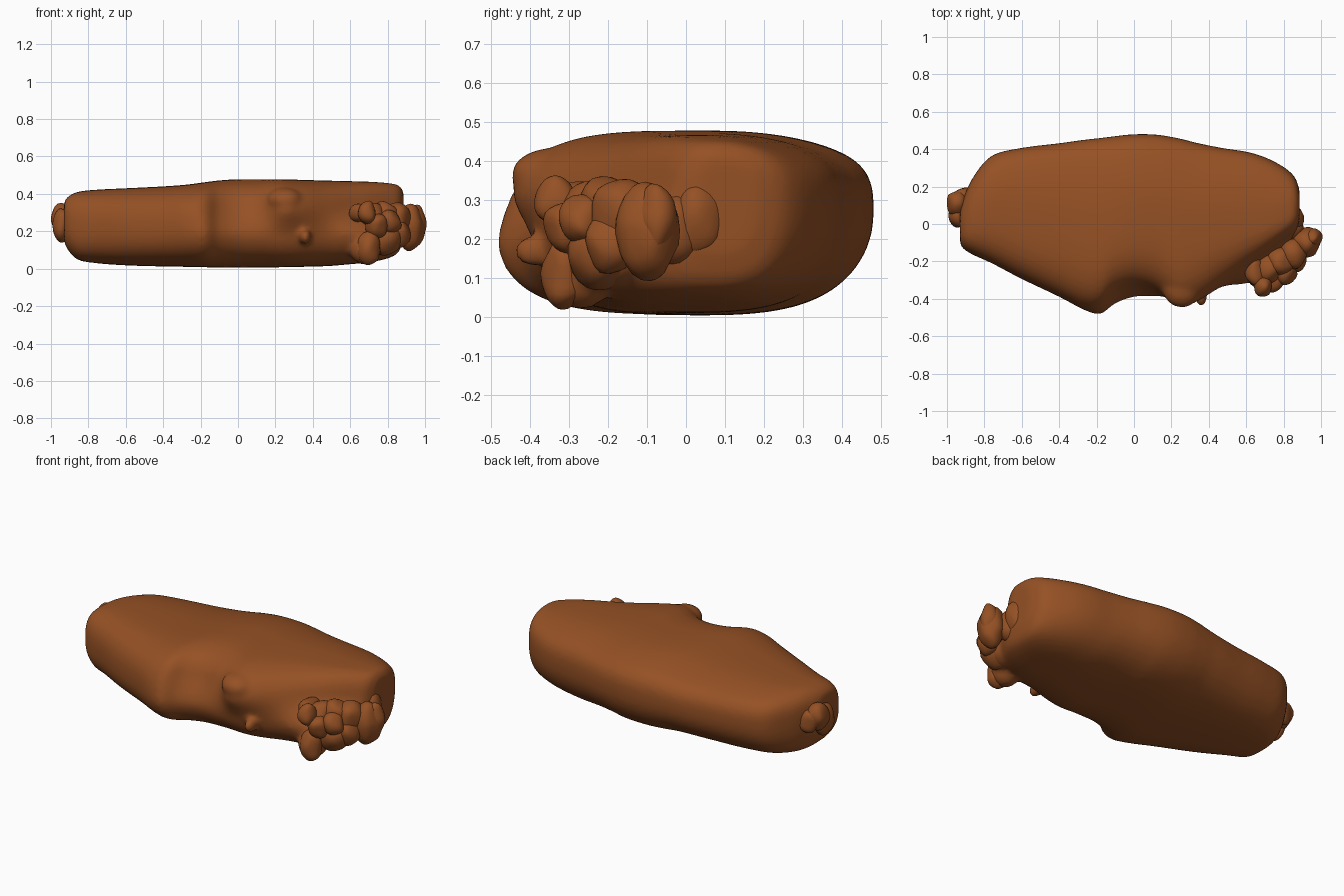
import bpy, bmesh, math
from mathutils import Matrix, noise

crust = bpy.data.materials.new("brown_crust")
crust.diffuse_color = (0.30, 0.082, 0.018, 1)

# Stations: x, back y, front y low, front y high, bottom z, top z
stations = [
    (-0.93, 0.07, -0.10, -0.10, 0.15, 0.35),
    (-0.915, 0.13, -0.13, -0.13, 0.11, 0.38),
    (-0.86, 0.25, -0.165, -0.165, 0.05, 0.41),
    (-0.76, 0.365, -0.21, -0.21, 0.03, 0.422),
    (-0.60, 0.407, -0.295, -0.29, 0.018, 0.43),
    (-0.40, 0.432, -0.39, -0.385, 0.012, 0.44),
    (-0.27, 0.45, -0.46, -0.445, 0.01, 0.45),
    (-0.18, 0.46, -0.485, -0.445, 0.008, 0.462),
    (-0.10, 0.47, -0.43, -0.37, 0.006, 0.472),
    (0.00, 0.48, -0.395, -0.335, 0.005, 0.478),
    (0.12, 0.478, -0.39, -0.36, 0.006, 0.478),
    (0.24, 0.458, -0.39, -0.455, 0.008, 0.478),
    (0.34, 0.433, -0.375, -0.425, 0.01, 0.475),
    (0.48, 0.405, -0.335, -0.325, 0.014, 0.471),
    (0.60, 0.387, -0.325, -0.235, 0.024, 0.468),
    (0.70, 0.357, -0.30, -0.165, 0.034, 0.465),
    (0.80, 0.305, -0.20, -0.09, 0.055, 0.458),
    (0.86, 0.25, -0.09, -0.04, 0.09, 0.445),
    (0.885, 0.18, 0.00, 0.02, 0.17, 0.41),
]


def curve(a, b, c, d, t):
    return [0.5 * (2 * q + (r - p) * t + (2 * p - 5 * q + 4 * r - s) * t * t
                   + (3 * q - p - 3 * r + s) * t ** 3) for p, q, r, s in zip(a, b, c, d)]


def power(v, p):
    return math.copysign(abs(v) ** p, v)


def add_ellipsoid(bm, centre, radii, turn=0.0, sub=3):
    m = (Matrix.Translation(centre) @ Matrix.Rotation(math.radians(turn), 4, 'Z')
         @ Matrix.Diagonal((*radii, 1)))
    return bmesh.ops.create_icosphere(bm, subdivisions=sub, radius=1, matrix=m)["verts"]


def make_object(name, bm):
    bmesh.ops.recalc_face_normals(bm, faces=bm.faces[:])
    for f in bm.faces:
        f.smooth = True
    me = bpy.data.meshes.new(name)
    bm.to_mesh(me)
    bm.free()
    me.materials.append(crust)
    ob = bpy.data.objects.new(name, me)
    bpy.context.collection.objects.link(ob)
    return ob


# Main loaf: rounded sections lofted along x
bm = bmesh.new()
N, STEPS, rings = 64, 5, []
for i in range(len(stations) - 1):
    near = [stations[min(max(i + k, 0), len(stations) - 1)] for k in (-1, 0, 1, 2)]
    for s in range(STEPS + (i == len(stations) - 2)):
        x, yb, ylo, yhi, zb, zt = curve(*near, s / STEPS)
        mid = 0.5 * (yb + min(ylo, yhi))
        ring = []
        for k in range(N):
            a = 2 * math.pi * k / N
            c, w = math.cos(a), math.sin(a)
            z = 0.5 * (zb + zt) + 0.5 * (zt - zb) * power(w, 0.78)
            if c > 0:
                y = mid + (yb - mid) * power(c, 0.8)
                z += 0.08 * c * c * (1 - w * w) * (zt - zb)    # back edge rides a little high
            else:
                t = min(max((z - 0.17) / 0.18, 0), 1)
                t = t * t * (3 - 2 * t)
                y = mid - (mid - (ylo + (yhi - ylo) * t)) * power(-c, 0.62)
            ring.append(bm.verts.new((x, y, z)))
        rings.append(ring)
for r, q in zip(rings, rings[1:]):
    for k in range(N):
        bm.faces.new((r[k], r[(k + 1) % N], q[(k + 1) % N], q[k]))
bm.faces.new(rings[0])
bm.faces.new(rings[-1])

# Soft lobes fused into the loaf: overhang, foot, nub
for centre, radii, turn in [
    ((0.25, -0.34, 0.365), (0.10, 0.11, 0.07), 20),
    ((0.68, -0.27, 0.10), (0.08, 0.08, 0.08), 30),
    ((0.75, -0.20, 0.16), (0.12, 0.09, 0.09), 35),
    ((0.36, -0.385, 0.17), (0.032, 0.055, 0.042), 0),
]:
    add_ellipsoid(bm, centre, radii, turn)
loaf = make_object("loaf_body", bm)
mod = loaf.modifiers.new("fuse", 'REMESH')
mod.mode = 'VOXEL'
mod.voxel_size = 0.014
mod.use_smooth_shade = True
mod = loaf.modifiers.new("soften", 'SMOOTH')
mod.factor = 0.5
mod.iterations = 8


# Filling lumps bulging from each end
def lumps(name, items):
    bm = bmesh.new()
    for centre, radii, turn in items:
        for v in add_ellipsoid(bm, centre, radii, turn):
            v.co += 0.014 * noise.noise_vector(v.co * 12)
    make_object(name, bm)


lumps("right_filling", [
    ((0.92, -0.10, 0.22), (0.075, 0.085, 0.125), -30),
    ((0.955, -0.075, 0.25), (0.05, 0.05, 0.09), 0),
    ((0.85, 0.03, 0.25), (0.06, 0.07, 0.095), 0),
    ((0.85, -0.03, 0.22), (0.06, 0.07, 0.09), 0),
    ((0.85, -0.16, 0.265), (0.075, 0.08, 0.09), 0),
    ((0.86, -0.19, 0.19), (0.065, 0.07, 0.085), 0),
    ((0.78, -0.20, 0.28), (0.075, 0.08, 0.075), 0),
    ((0.81, -0.26, 0.25), (0.06, 0.065, 0.065), 20),
    ((0.72, -0.24, 0.28), (0.07, 0.08, 0.07), 0),
    ((0.74, -0.30, 0.23), (0.06, 0.06, 0.07), 0),
    ((0.69, -0.335, 0.30), (0.05, 0.06, 0.065), 0),
    ((0.645, -0.26, 0.30), (0.05, 0.075, 0.05), 0),
    ((0.70, -0.31, 0.11), (0.06, 0.06, 0.09), 0),
    ((0.79, -0.22, 0.16), (0.09, 0.08, 0.085), 30),
])
lumps("left_filling", [
    ((-0.94, 0.11, 0.27), (0.06, 0.07, 0.08), 0),
    ((-0.945, 0.05, 0.23), (0.045, 0.07, 0.09), 0),
    ((-0.915, 0.15, 0.25), (0.06, 0.045, 0.07), 0),
])
